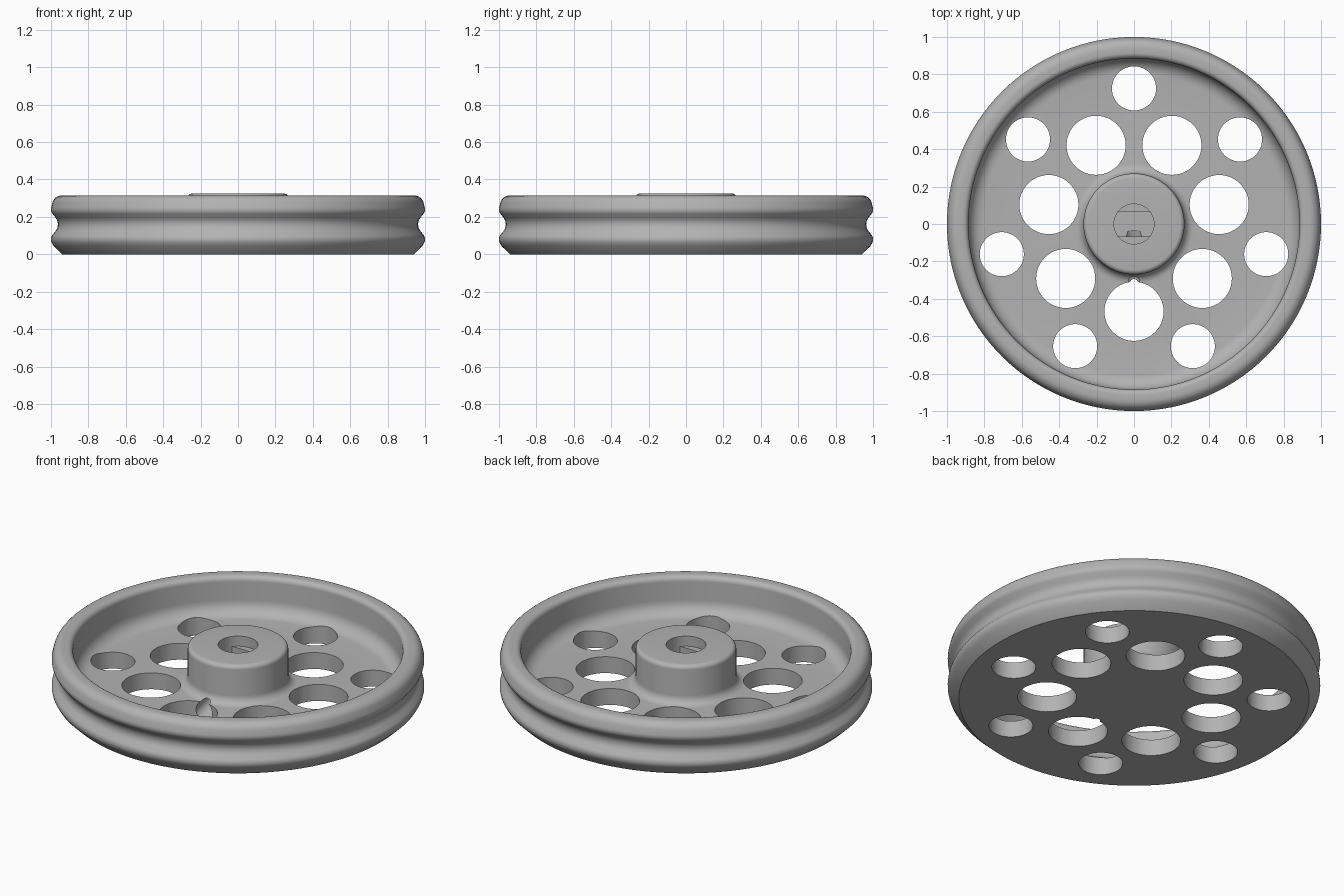
import bpy, bmesh
from math import sin, cos, pi, radians
from mathutils import Vector

cube = bpy.data.objects.get("Cube")
if cube:
    bpy.data.objects.remove(cube)

grey = bpy.data.materials.new("plain grey")
grey.use_nodes = True
colour = (0.45, 0.45, 0.45, 1)
grey.diffuse_color = colour
grey.node_tree.nodes["Principled BSDF"].inputs["Base Color"].default_value = colour


def arc(r, z, radius, start, end, steps=6):
    """Profile points along an arc, angles in degrees."""
    angles = [radians(start + (end - start) * i / steps) for i in range(steps + 1)]
    return [(r + radius * cos(a), z + radius * sin(a)) for a in angles]


def lathe(name, profile, segments=128):
    bm = bmesh.new()
    verts = [bm.verts.new((r, 0, z)) for r, z in profile]
    edges = [bm.edges.new(pair) for pair in zip(verts, verts[1:])]
    bmesh.ops.spin(bm, geom=verts + edges, cent=(0, 0, 0), axis=(0, 0, 1),
                   angle=2 * pi, steps=segments)
    bmesh.ops.remove_doubles(bm, verts=bm.verts, dist=0.0002)
    bmesh.ops.recalc_face_normals(bm, faces=bm.faces)
    mesh = bpy.data.meshes.new(name)
    bm.to_mesh(mesh)
    bm.free()
    obj = bpy.data.objects.new(name, mesh)
    bpy.context.collection.objects.link(obj)
    mesh.materials.append(grey)
    return obj


def cut(target, cutter):
    """Subtract the cutter from the target, then discard it."""
    cutter.hide_render = True
    mod = target.modifiers.new("cut", "BOOLEAN")
    mod.operation = "DIFFERENCE"
    mod.solver = "EXACT"
    mod.object = cutter
    bpy.context.view_layer.objects.active = target
    bpy.ops.object.modifier_apply(modifier=mod.name)
    bpy.data.objects.remove(cutter)


def drill(target, radius, start, end, flat=None):
    """Cut a round hole between two points; flat limits its half width in y."""
    start, end = Vector(start), Vector(end)
    bpy.ops.mesh.primitive_cylinder_add(vertices=48, radius=radius,
                                        depth=(end - start).length,
                                        location=(start + end) / 2)
    tool = bpy.context.object
    tool.rotation_euler = (end - start).to_track_quat("Z", "Y").to_euler()
    if flat:
        for v in tool.data.vertices:
            v.co.y = max(-flat, min(flat, v.co.y))
    cut(target, tool)


FLOOR, TOP = 0.097, 0.315

# Grooved rim, dished web and hub as one turned section
profile = [(0, 0), (0.94, 0), (0.985, 0.043)]
profile += arc(0.96, 0.08, 0.04, -30, 35)
profile += arc(1.02, 0.16, 0.057, 220, 140)
profile += arc(0.96, 0.24, 0.04, -35, 20)
profile += arc(0.94, 0.26, 0.055, 20, 90)
profile += arc(0.915, 0.285, 0.03, 90, 180)
profile += arc(0.885 - 0.08, FLOOR + 0.08, 0.08, 0, -90)
profile += arc(0.27 + 0.05, FLOOR + 0.05, 0.05, 270, 180)
profile += arc(0.245, 0.30, 0.025, 0, 90)
profile += [(0, 0.325)]
wheel = lathe("grooved_wheel", profile)

# Two staggered rings of lightening holes
for i in range(7):
    for ring, radius, offset in ((0.725, 0.118, 90), (0.467, 0.158, -90)):
        a = radians(offset + i * 360 / 7)
        x, y = ring * cos(a), ring * sin(a)
        drill(wheel, radius, (x, y, -0.1), (x, y, 0.5))

# Axle socket with two flats below a round mouth
drill(wheel, 0.107, (0, 0, 0.265), (0, 0, 0.5))
drill(wheel, 0.107, (0, 0, 0.09), (0, 0, 0.4), flat=0.068)

# Sloping screw hole from the socket to the front lightening hole
drill(wheel, 0.053, (0, -0.05, 0.13), (0, -0.36, 0.035))

bpy.ops.object.select_all(action="DESELECT")
wheel.select_set(True)
bpy.context.view_layer.objects.active = wheel
bpy.ops.object.shade_smooth_by_angle(angle=radians(32))
